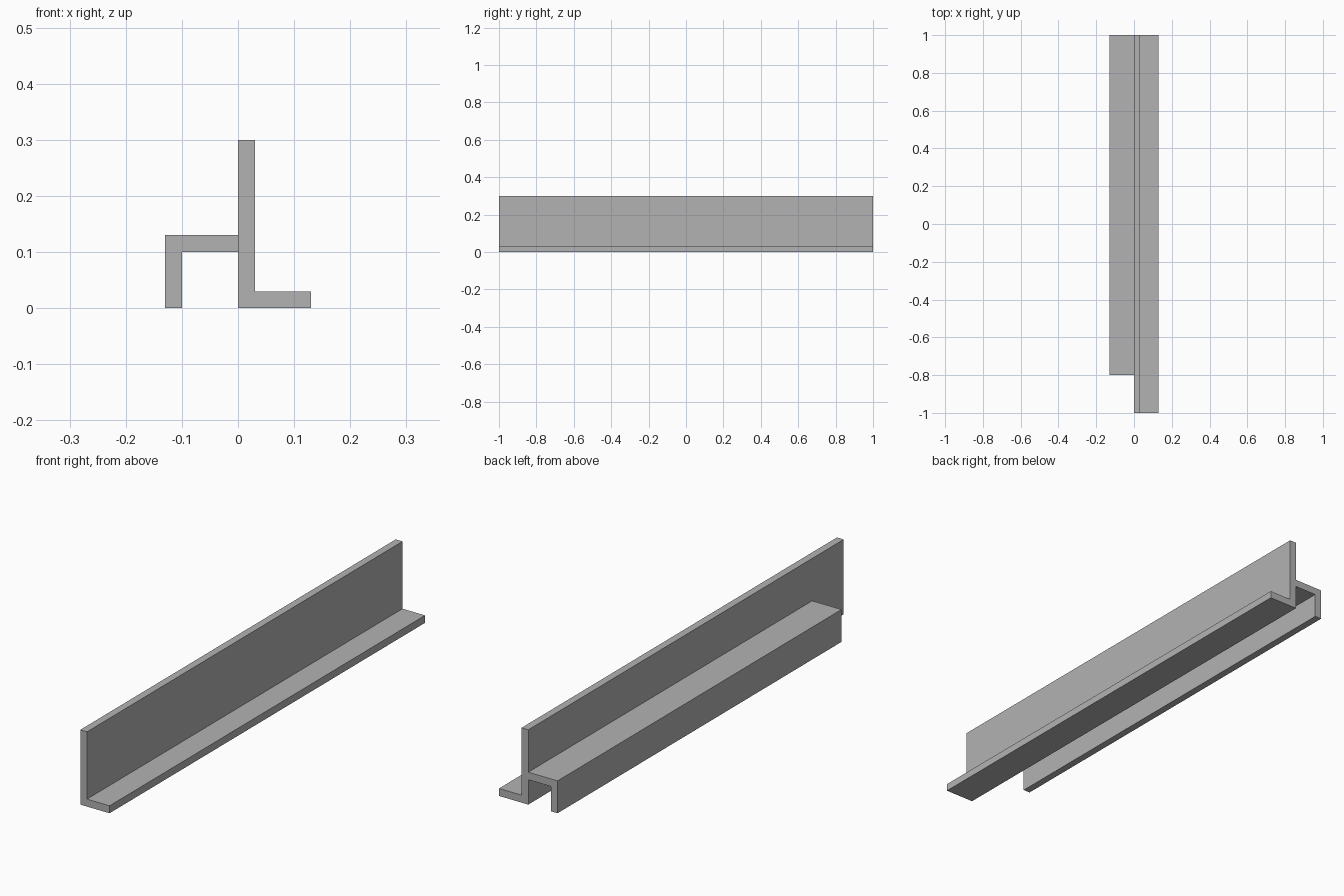
import bpy
import bmesh

cube = bpy.data.objects.get("Cube")
if cube:
    bpy.data.objects.remove(cube, do_unlink=True)

# Single plain grey finish
grey = bpy.data.materials.new("plain grey")
grey.use_nodes = True
colour = (0.448, 0.448, 0.448, 1)
grey.diffuse_color = colour
grey.node_tree.nodes["Principled BSDF"].inputs["Base Color"].default_value = colour

T = 0.03        # wall thickness
W = 0.13        # reach of each profile from the centre
BACK = 1.0


def extrusion(name, profile, front):
    """Sweep an x-z profile along y from front to the shared back end."""
    bm = bmesh.new()
    face = bm.faces.new([bm.verts.new((x, front, z)) for x, z in profile])
    swept = bmesh.ops.extrude_face_region(bm, geom=[face])["geom"]
    verts = [v for v in swept if isinstance(v, bmesh.types.BMVert)]
    bmesh.ops.translate(bm, verts=verts, vec=(0, BACK - front, 0))
    bmesh.ops.recalc_face_normals(bm, faces=bm.faces)
    mesh = bpy.data.meshes.new(name)
    bm.to_mesh(mesh)
    bm.free()
    mesh.materials.append(grey)
    obj = bpy.data.objects.new(name, mesh)
    bpy.context.collection.objects.link(obj)
    return obj


# Full-length L-shaped rail: tall web with a foot flange
extrusion("angle_rail",
          [(0, 0), (W, 0), (W, T), (T, T), (T, 0.3), (0, 0.3)], -1.0)

# Shorter hooked ledge against the web: shelf with a downturned lip
extrusion("hooked_ledge",
          [(0, W), (-W, W), (-W, 0), (T - W, 0), (T - W, W - T), (0, W - T)], -0.8)
